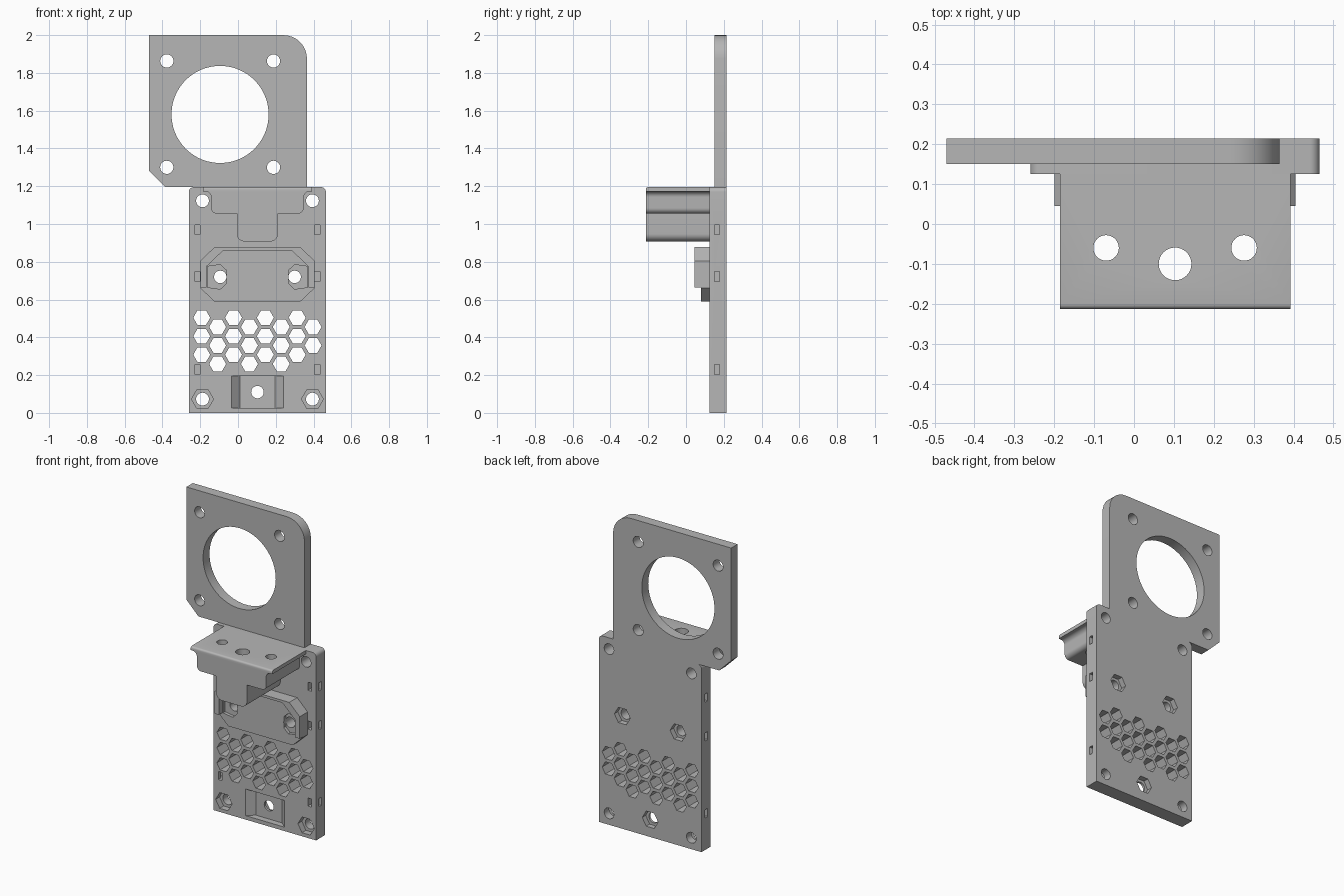
import bpy, bmesh, math

cube = bpy.data.objects.get("Cube")
if cube:
    bpy.data.objects.remove(cube, do_unlink=True)

grey = bpy.data.materials.new("plain grey")
grey.use_nodes = True
grey.diffuse_color = (0.47, 0.47, 0.47, 1)
grey.node_tree.nodes["Principled BSDF"].inputs["Base Color"].default_value = (0.47, 0.47, 0.47, 1)

MID = 0.103        # centre line of the lower plate
FRONT, BACK = 0.125, 0.215
TOP = 1.195


def prism(name, pts, a, b, axis="y"):
    """Extrude a 2D outline from a to b along y (outline in x,z), z (x,y) or x (y,z)."""
    place = {"y": lambda u, v, d: (u, d, v),
             "z": lambda u, v, d: (u, v, d),
             "x": lambda u, v, d: (d, u, v)}[axis]
    bm = bmesh.new()
    low = [bm.verts.new(place(u, v, a)) for u, v in pts]
    high = [bm.verts.new(place(u, v, b)) for u, v in pts]
    bm.faces.new(low)
    bm.faces.new(high)
    for i in range(len(pts)):
        j = (i + 1) % len(pts)
        bm.faces.new((low[i], low[j], high[j], high[i]))
    bmesh.ops.recalc_face_normals(bm, faces=bm.faces)
    mesh = bpy.data.meshes.new(name)
    bm.to_mesh(mesh)
    bm.free()
    obj = bpy.data.objects.new(name, mesh)
    bpy.context.scene.collection.objects.link(obj)
    mesh.materials.append(grey)
    return obj


def ring(x, y, r, n=32):
    return [(x + r * math.cos(2 * math.pi * i / n), y + r * math.sin(2 * math.pi * i / n))
            for i in range(n)]


def rect(x0, y0, x1, y1):
    return [(x0, y0), (x1, y0), (x1, y1), (x0, y1)]


def rounded(corners, n=8):
    """Outline from (u, v, radius) corners."""
    out = []
    for i, (x, y, r) in enumerate(corners):
        if not r:
            out.append((x, y))
            continue
        px, py, _ = corners[i - 1]
        qx, qy, _ = corners[(i + 1) % len(corners)]
        lp, lq = math.hypot(px - x, py - y), math.hypot(qx - x, qy - y)
        ax, ay = x + (px - x) / lp * r, y + (py - y) / lp * r
        bx, by = x + (qx - x) / lq * r, y + (qy - y) / lq * r
        cx, cy = ax + bx - x, ay + by - y   # right-angled corner
        for k in range(n + 1):
            t = k / n * math.pi / 2
            out.append((cx + (ax - cx) * math.cos(t) + (bx - cx) * math.sin(t),
                        cy + (ay - cy) * math.cos(t) + (by - cy) * math.sin(t)))
    return out


def cut(obj, pts, a, b, axis="y"):
    cutter = prism("cutter", pts, a, b, axis)
    cutter.hide_render = True
    mod = obj.modifiers.new("cut", "BOOLEAN")
    mod.operation = "DIFFERENCE"
    mod.solver = "EXACT"
    mod.object = cutter
    graph = bpy.context.evaluated_depsgraph_get()
    mesh = bpy.data.meshes.new_from_object(obj.evaluated_get(graph))
    obj.modifiers.clear()
    obj.data = mesh
    bpy.data.objects.remove(cutter, do_unlink=True)


# Upper mounting plate with one round corner, one clipped corner
ring_plate = prism("ring_plate", rounded([
    (-0.385, TOP, 0), (0.365, TOP, 0), (0.365, 2, 0.125), (-0.47, 2, 0), (-0.47, 1.28, 0)]),
    0.15, BACK)
cut(ring_plate, ring(-0.095, 1.58, 0.257, 96), 0, 0.3)
for x in (-0.377, 0.188):
    for z in (1.3, 1.863):
        cut(ring_plate, ring(x, z, 0.035), 0, 0.3)

# Lower base plate
base_plate = prism("base_plate", rounded([
    (-0.26, 0, 0), (0.465, 0, 0), (0.465, TOP, 0.025), (-0.26, TOP, 0.025)]), FRONT, BACK)

for side in (-1, 1):
    x = MID + side * 0.291
    # corner screw holes and front nut pockets
    for z in (0.073, 1.123):
        cut(base_plate, ring(x, z, 0.034), 0, 0.3)
    cut(base_plate, ring(x, 0.073, 0.058, 6), 0, 0.165)
    # tie slots running from the front face out through the side
    inner, outer = MID + side * 0.303, MID + side * 0.33
    edge = MID + side * 0.4
    for z in (0.23, 0.722, 0.97):
        slot = [(inner, 0.1), (outer, 0.1), (outer, 0.152), (edge, 0.152),
                (edge, 0.178), (inner, 0.178)]
        cut(base_plate, slot, z - 0.026, z + 0.026, "z")

# Honeycomb vents
for col in range(8):
    for row in range(2 if col == 7 else 3):
        z = (0.455 if col % 2 else 0.504) - row * 0.098
        cut(base_plate, ring(-0.192 + col * 0.0842, z, 0.045, 6), 0, 0.3)

# Bottom recess with sloping ends
cut(base_plate, [(MID - 0.137, FRONT), (MID - 0.139, 0.1), (MID + 0.139, 0.1), (MID + 0.137, FRONT),
                 (MID + 0.093, 0.165), (MID - 0.093, 0.165)], 0.025, 0.195, "z")

# Middle screw holes with nut pockets at the back
for x, z in ((MID, 0.11), (MID - 0.197, 0.72), (MID + 0.197, 0.72)):
    cut(base_plate, ring(x, z, 0.033), 0, 0.3)
    cut(base_plate, ring(x, z, 0.056, 6), 0.18, 0.3)

# Eight-sided holder with a raised rim over its upper half
holder = prism("rimmed_holder", [
    (MID - 0.228, 0.59), (MID + 0.228, 0.59), (MID + 0.302, 0.66), (MID + 0.302, 0.805),
    (MID + 0.228, 0.877), (MID - 0.228, 0.877), (MID - 0.302, 0.805), (MID - 0.302, 0.66)],
    0.045, FRONT)
cut(holder, rect(-0.5, 0.5, 0.7, 0.664), 0, 0.08)
cut(holder, [(MID - 0.27, 0.6), (MID + 0.27, 0.6), (MID + 0.27, 0.775),
             (MID + 0.18, 0.861), (MID - 0.18, 0.861), (MID - 0.27, 0.775)], 0, 0.08)
for side in (-1, 1):
    x = MID + side * 0.197
    cut(holder, [(x - side * 0.032, 0.685), (x - side * 0.032, 0.755), (x, 0.785),
                 (x + side * 0.068, 0.775), (x + side * 0.068, 0.665), (x, 0.655)], 0.03, 0.1)
    cut(holder, ring(x, 0.72, 0.033), 0, 0.3)

# Shelf bracket: one stepped profile extruded forwards
half = [(0.289, TOP, 0), (0.289, 1.172, 0), (0.245, 1.172, 0.03),
        (0.245, 1.055, 0.03), (0.109, 1.055, 0), (0.109, 0.908, 0.04)]
outline = [(MID + u, v, r) for u, v, r in half] + [(MID - u, v, r) for u, v, r in reversed(half)]
shelf = prism("shelf_bracket", rounded(outline), -0.213, FRONT)
bm = bmesh.new()
bm.from_mesh(shelf.data)
lip = [e for e in bm.edges if all(v.co.y < -0.2 and v.co.z > TOP - 0.001 for v in e.verts)]
bmesh.ops.bevel(bm, geom=lip, offset=0.012, segments=4, profile=0.5, affect="EDGES")
bm.to_mesh(shelf.data)
bm.free()
for x, y, r in ((MID - 0.173, -0.06, 0.032), (MID + 0.173, -0.06, 0.032), (MID, -0.1, 0.041)):
    cut(shelf, ring(x, y, r), 0.8, 1.3, "z")

# Smooth the round surfaces, keep the edges sharp
for obj in (ring_plate, base_plate, holder, shelf):
    bpy.ops.object.select_all(action="DESELECT")
    obj.select_set(True)
    bpy.context.view_layer.objects.active = obj
    bpy.ops.object.shade_smooth_by_angle(angle=math.radians(30))
